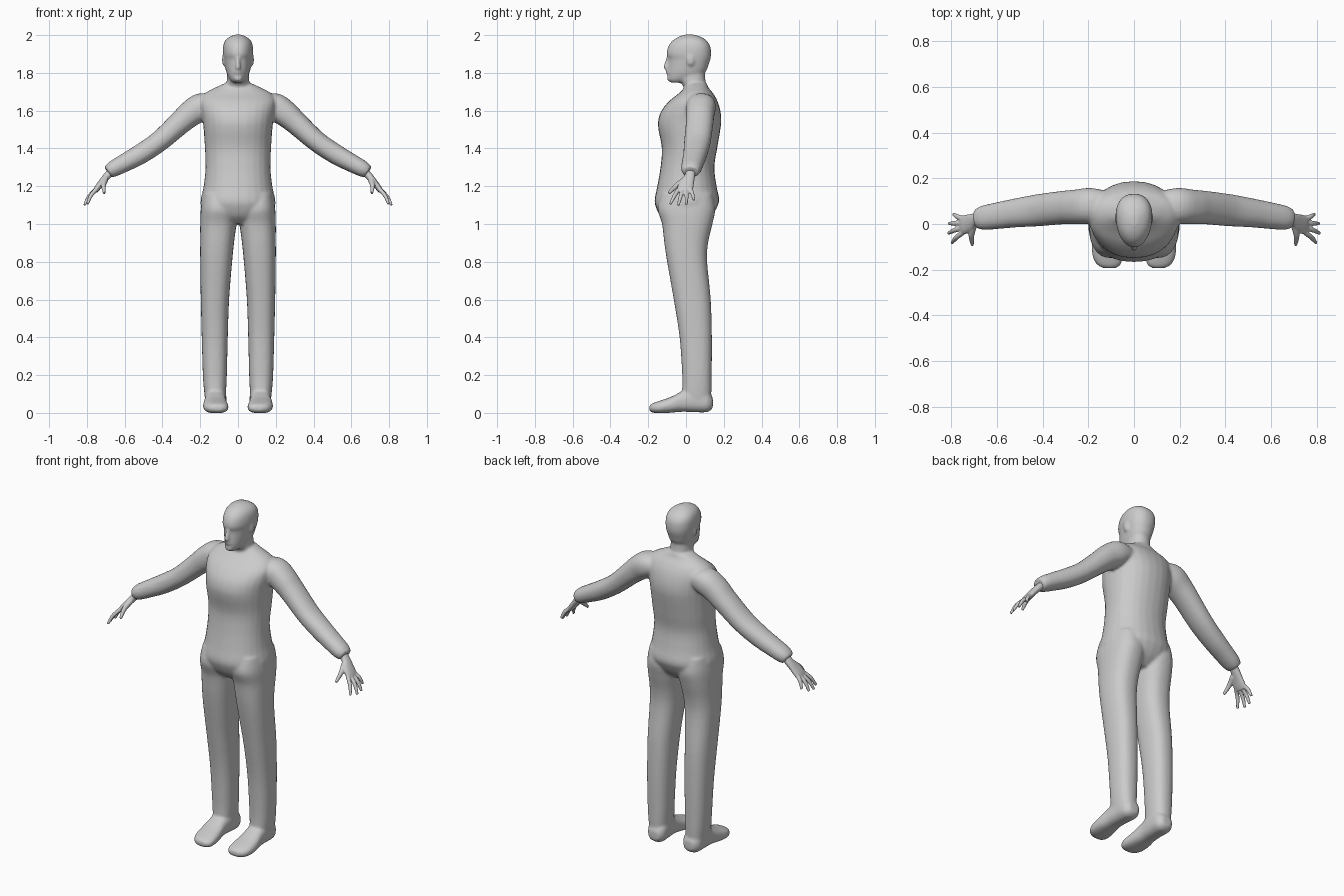
import bpy, bmesh
from math import cos, sin, pi, copysign
from mathutils import Vector


def spline(rows, steps=4):
    """Catmull-Rom interpolation of rows of numbers."""
    out = []
    for i in range(len(rows) - 1):
        a, b, c, d = (rows[max(i - 1, 0)], rows[i], rows[i + 1], rows[min(i + 2, len(rows) - 1)])
        for k in range(steps):
            t = k / steps
            out.append([0.5 * (2 * q + (r - p) * t + (2 * p - 5 * q + 4 * r - s) * t * t
                               + (3 * q - p - 3 * r + s) * t ** 3)
                        for p, q, r, s in zip(a, b, c, d)])
    return out + [list(rows[-1])]


def loft(bm, sections, power=2.2, egg=0.0, n=28):
    """Closed skin over sections (centre, u half axis, v half axis)."""
    rings = []
    for c, u, v in sections:
        ring = []
        for i in range(n):
            x, y = cos(2 * pi * i / n), sin(2 * pi * i / n)
            x, y = (copysign(abs(w) ** (2 / power), w) for w in (x, y))
            ring.append(bm.verts.new(Vector(c) + Vector(u) * x * (1 + egg * y) + Vector(v) * y))
        rings.append(ring)
    for a, b in zip(rings, rings[1:]):
        for i in range(n):
            j = (i + 1) % n
            bm.faces.new((a[i], a[j], b[j], b[i]))
    bm.faces.new(rings[0][::-1])
    bm.faces.new(rings[-1])


def upright(bm, rows, **kw):
    """Rows: z, x0, x1, y front, y back."""
    loft(bm, [(((x0 + x1) / 2, (f + b) / 2, z), ((x1 - x0) / 2, 0, 0), (0, (b - f) / 2, 0))
              for z, x0, x1, f, b in spline(rows)], **kw)


def limb(bm, rows, **kw):
    """Rows: x, y, z, half width along y, half thickness across the path."""
    pts = spline(rows)
    secs = []
    for i, (x, y, z, w, t) in enumerate(pts):
        p, q = pts[max(i - 1, 0)], pts[min(i + 1, len(pts) - 1)]
        d = (Vector(q[:3]) - Vector(p[:3])).normalized()
        side = Vector((0, 1, 0)) if abs(d.y) < 0.6 else Vector((1, 0, 0))
        side = (side - d * side.dot(d)).normalized()
        secs.append(((x, y, z), side * w, d.cross(side) * t))
    loft(bm, secs, **kw)


def ball(bm, c, r):
    loft(bm, [((c[0], c[1], c[2] + r[2] * sin(a)), (r[0] * cos(a), 0, 0), (0, r[1] * cos(a), 0))
              for a in [(-0.48 + 0.96 * i / 10) * pi for i in range(11)]], power=2, n=16)


def finish(bm, name, voxel, smooth):
    """Fuse the overlapping volumes into one smooth skin."""
    bmesh.ops.recalc_face_normals(bm, faces=bm.faces)
    me = bpy.data.meshes.new(name)
    bm.to_mesh(me)
    bm.free()
    ob = bpy.data.objects.new(name, me)
    bpy.context.collection.objects.link(ob)
    m = ob.modifiers.new("fuse", 'REMESH')
    m.mode, m.voxel_size, m.use_smooth_shade = 'VOXEL', voxel, True
    m = ob.modifiers.new("soften", 'SMOOTH')
    m.factor, m.iterations = 0.5, smooth
    return ob


body = bmesh.new()

# torso
torso = [(1.0, .09, -.09, .09), (1.04, .165, -.135, .135), (1.09, .195, -.16, .165), (1.13, .197, -.166, .176),
         (1.2, .182, -.152, .162), (1.3, .172, -.135, .15), (1.4, .175, -.128, .165),
         (1.5, .182, -.146, .182), (1.55, .187, -.147, .187), (1.6, .195, -.13, .182),
         (1.65, .2, -.09, .167), (1.69, .178, -.04, .145), (1.72, .125, -.01, .12), (1.745, .07, .0, .11)]
upright(body, [(z, -w, w, f, b) for z, w, f, b in torso])

# neck
upright(body, [(1.64, -.07, .07, -.01, .13), (1.72, -.062, .062, -.012, .112),
               (1.76, -.059, .059, -.03, .103), (1.82, -.055, .055, -.03, .1)])

# head
head = [(1.748, .022, -.08, -.03), (1.765, .042, -.096, .04), (1.8, .06, -.098, .1), (1.85, .071, -.094, .122),
        (1.875, .075, -.094, .13), (1.9, .079, -.103, .133), (1.94, .078, -.094, .129),
        (1.97, .068, -.072, .11), (1.99, .046, -.042, .08), (2.003, .015, -.005, .04)]
upright(body, [(z, -w, w, f, b) for z, w, f, b in head], egg=.14)

# nose, lips, chin
limb(body, [(0, -.094, 1.885, .008, .008), (0, -.103, 1.85, .011, .011), (0, -.104, 1.83, .016, .014),
            (0, -.096, 1.82, .012, .01)], n=12)
ball(body, (0, -.095, 1.803), (.022, .012, .01))
ball(body, (0, -.09, 1.77), (.022, .012, .014))

for s in (-1, 1):
    # ears
    ball(body, (s * .076, .025, 1.87), (.009, .02, .032))

    # legs
    leg = [(1.16, .02, .185, -.13, .14), (1.08, .0, .197, -.15, .155), (1.0, .008, .2, -.127, .14),
           (.9, .021, .2, -.115, .117), (.8, .031, .2, -.1, .112), (.6, .047, .197, -.065, .131),
           (.4, .054, .192, -.034, .137), (.2, .059, .186, -.02, .136), (.1, .064, .178, -.02, .134),
           (.05, .068, .17, -.01, .13)]
    upright(body, [(z, *sorted((s * a, s * b)), f, k) for z, a, b, f, k in leg], power=2.4)

    # feet: y, x, half width, bottom, top
    foot = [(.142, .115, .03, .025, .08), (.11, .116, .054, .004, .12), (.04, .118, .056, .004, .14),
            (-.02, .12, .056, .006, .115), (-.08, .12, .064, .001, .085), (-.14, .116, .066, -.002, .064),
            (-.178, .11, .052, .002, .05), (-.194, .107, .025, .012, .038)]
    loft(body, [((s * x, y, (lo + hi) / 2), (w, 0, 0), (0, 0, (hi - lo) / 2))
                for y, x, w, lo, hi in spline(foot)], power=2.5)

    # sleeves
    arm = [(.12, .08, 1.63, .065, .05), (.19, .08, 1.622, .078, .072), (.25, .075, 1.585, .076, .07),
           (.31, .072, 1.533, .073, .062), (.42, .06, 1.435, .07, .055), (.52, .048, 1.368, .063, .053),
           (.6, .036, 1.324, .058, .048), (.66, .027, 1.292, .053, .043), (.688, .024, 1.274, .042, .034)]
    limb(body, [(s * a[0], *a[1:]) for a in arm])

    # hands: palm, four fingers, thumb
    hand = bmesh.new()
    parts = [[(.66, .026, 1.29, .026, .022), (.695, .02, 1.252, .028, .02), (.72, .006, 1.222, .038, .018),
              (.745, -.004, 1.19, .042, .016), (.757, -.007, 1.172, .036, .012)]]
    for root, tip in (((.748, -.037, 1.185), (.797, -.083, 1.105)), ((.753, -.016, 1.18), (.813, -.041, 1.099)),
                      ((.753, .004, 1.18), (.81, .002, 1.103)), ((.748, .023, 1.187), (.79, .043, 1.125))):
        mid = (Vector(root) * .5 + Vector(tip) * .5) + Vector((.006, 0, .006))
        parts.append([(*root, .011, .011), (*mid, .0105, .0105), (*tip, .007, .007)])
    parts.append([(.702, -.005, 1.235, .016, .016), (.712, -.048, 1.205, .013, .014),
                  (.708, -.092, 1.163, .007, .008)])
    for rows in parts:
        limb(hand, [(s * r[0], *r[1:]) for r in rows], n=14)
    finish(hand, "left_hand" if s > 0 else "right_hand", .004, 3)

finish(body, "body", .008, 5)
